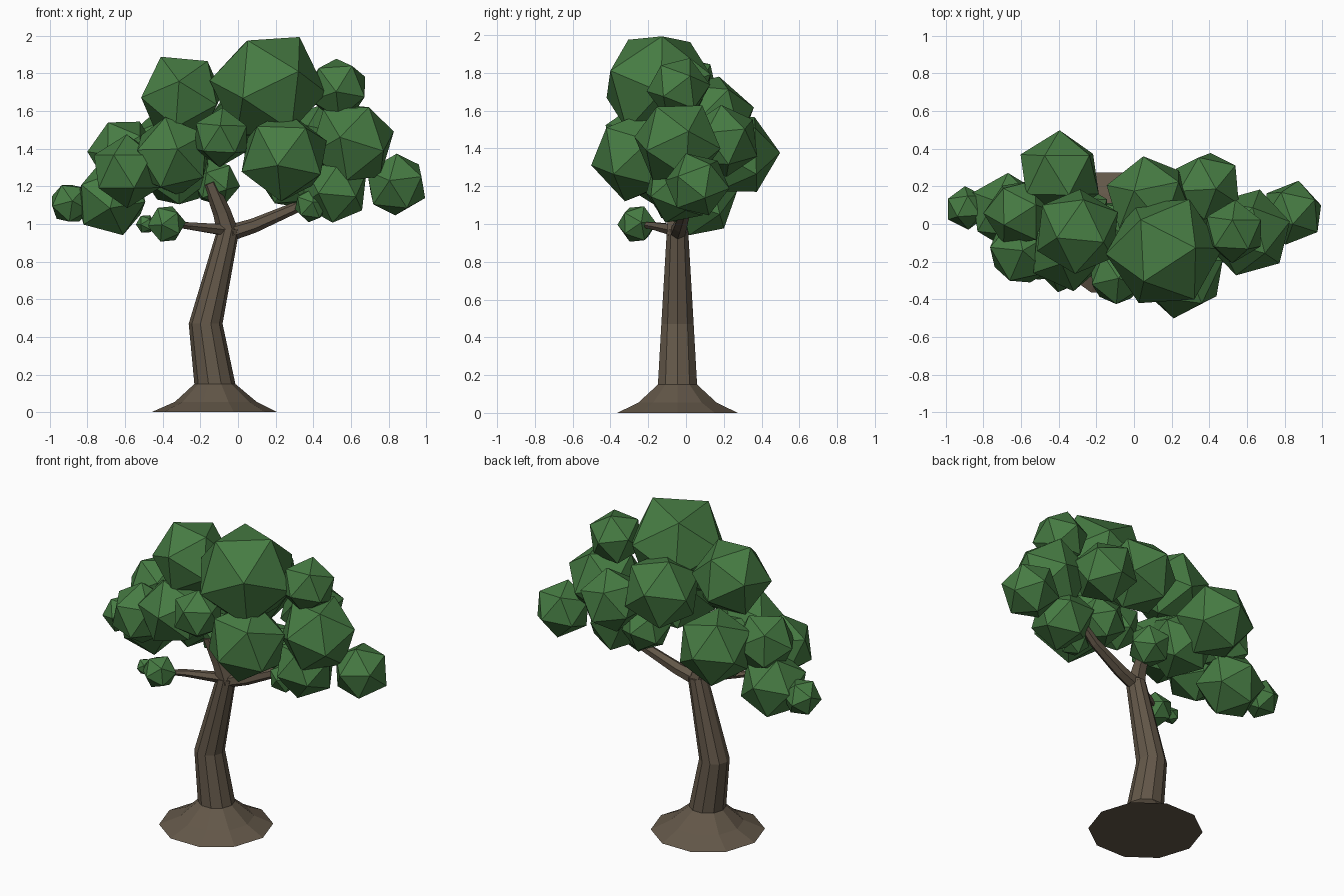
import bpy, bmesh, math, random
from mathutils import Vector, Euler

if "Cube" in bpy.data.objects:
    bpy.data.objects.remove(bpy.data.objects["Cube"])

random.seed(7)


def material(name, rgb):
    m = bpy.data.materials.new(name)
    m.diffuse_color = (*rgb, 1)
    m.use_nodes = True
    m.node_tree.nodes["Principled BSDF"].inputs["Base Color"].default_value = m.diffuse_color
    return m


bark = material("bark", (0.125, 0.096, 0.066))
leaf = material("leaf", (0.062, 0.2, 0.056))


def finish(bm, name, mat):
    bmesh.ops.recalc_face_normals(bm, faces=bm.faces)
    me = bpy.data.meshes.new(name)
    bm.to_mesh(me)
    bm.free()
    me.materials.append(mat)
    ob = bpy.data.objects.new(name, me)
    bpy.context.collection.objects.link(ob)
    return ob


def tube(name, path, sides, level=False):
    """Faceted tapered tube; path holds (x, y, z, radius)."""
    bm = bmesh.new()
    rings = []
    for i, (x, y, z, r) in enumerate(path):
        a = Vector(path[max(i - 1, 0)][:3])
        b = Vector(path[min(i + 1, len(path) - 1)][:3])
        d = Vector((0, 0, 1)) if level else (b - a).normalized()
        q = Vector((0, 0, 1)).rotation_difference(d)
        ring = []
        for k in range(sides):
            t = 2 * math.pi * k / sides
            ring.append(bm.verts.new(Vector((x, y, z)) + q @ Vector((r * math.cos(t), r * math.sin(t), 0))))
        rings.append(ring)
    for lo, hi in zip(rings, rings[1:]):
        for k in range(sides):
            n = (k + 1) % sides
            bm.faces.new((lo[k], lo[n], hi[n], hi[k]))
    bm.faces.new(rings[0][::-1])
    bm.faces.new(rings[-1])
    return finish(bm, name, bark)


# Trunk with flared root
tube("trunk", [(-.125, -.045, 0, .335), (-.118, -.045, .055, .217), (-.123, -.045, .15, .109),
               (-.172, -.045, .47, .09), (-.052, -.045, .97, .059)], 10, level=True)

# Branches
tube("upper_branch", [(-.05, -.045, .94, .058), (-.085, -.06, 1.06, .048),
                      (-.15, -.085, 1.22, .036)], 6)
tube("right_branch", [(-.05, -.045, .95, .044), (.08, -.03, .99, .039),
                      (.3, 0, 1.085, .03), (.4, .02, 1.15, .024)], 6)
tube("left_twig", [(-.04, -.045, .965, .036), (-.26, -.17, .99, .022), (-.38, -.26, 1.0, .012)], 6)

# Foliage clumps: centre and radius
clumps = [
    (.16, -.145, 1.73, .295), (-.30, -.04, 1.68, .225), (.53, -.04, 1.72, .16),
    (.605, -.045, 1.43, .225), (.84, .06, 1.21, .165), (.51, -.04, 1.185, .18),
    (.39, -.08, 1.10, .09), (.245, -.26, 1.36, .235), (-.09, -.28, 1.46, .15),
    (-.35, -.14, 1.36, .21), (-.59, -.14, 1.28, .185), (-.61, .06, 1.38, .18),
    (-.675, .07, 1.13, .195), (-.89, .085, 1.11, .11), (-.38, -.26, 1.0, .1),
    (-.49, -.25, 1.0, .05), (-.395, .265, 1.37, .22), (.08, .13, 1.56, .225),
    (.39, .20, 1.44, .185), (.27, .02, 1.23, .145), (-.12, .0, 1.22, .125),
    (-.32, .03, 1.29, .2),
]
for i, (x, y, z, r) in enumerate(clumps):
    bm = bmesh.new()
    bmesh.ops.create_icosphere(bm, subdivisions=1, radius=r * 1.06)
    rot = Euler([random.uniform(0, math.tau) for _ in range(3)]).to_matrix()
    for v in bm.verts:
        v.co = rot @ v.co + Vector((x, y, z))
    finish(bm, f"foliage_clump_{i + 1}", leaf)
